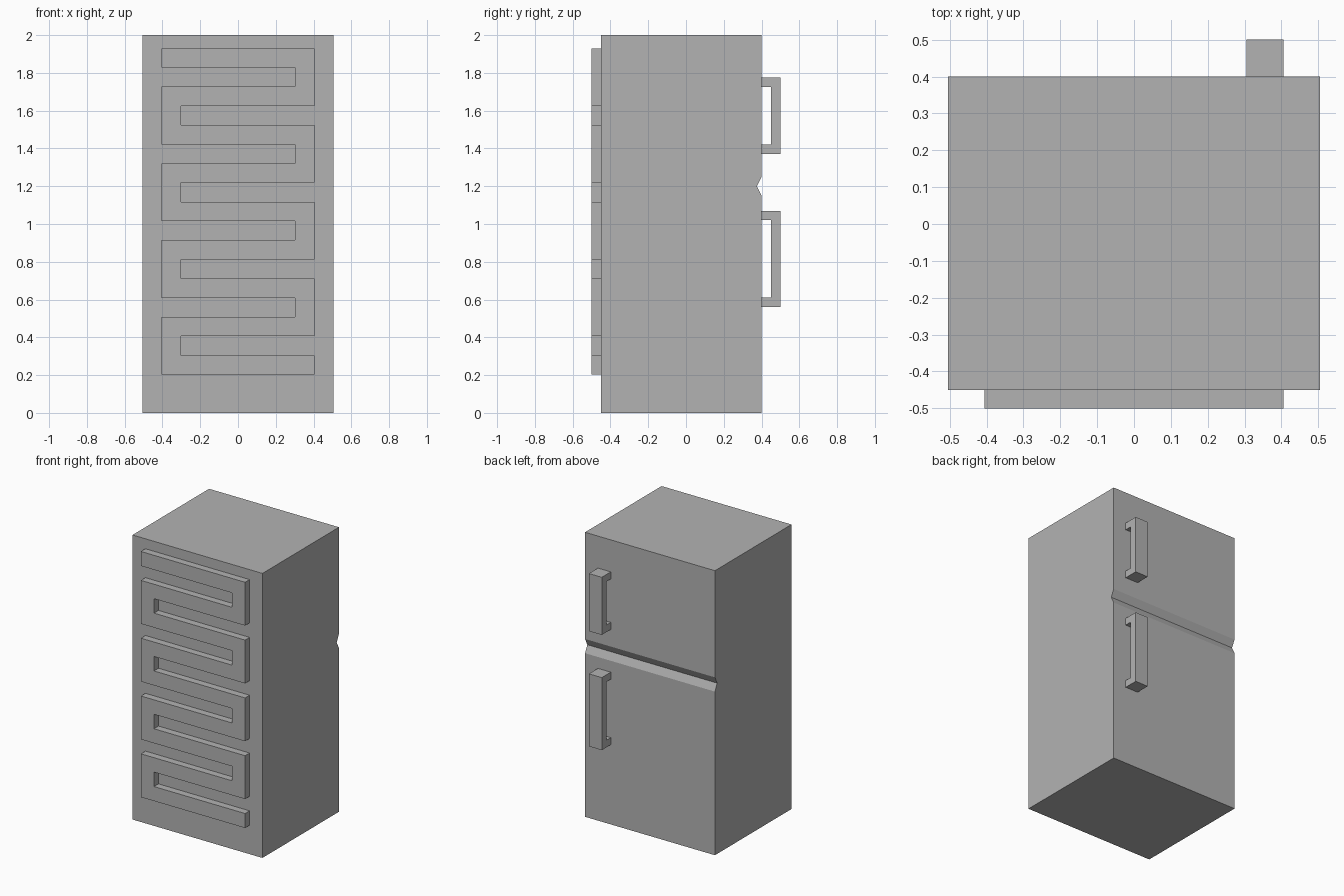
import bpy
import bmesh
from mathutils import Vector

cube = bpy.data.objects.get("Cube")
if cube:
    bpy.data.objects.remove(cube, do_unlink=True)

grey = bpy.data.materials.new("light_grey")
grey.use_nodes = True
COLOUR = (0.45, 0.45, 0.45, 1.0)
grey.diffuse_color = COLOUR
for node in grey.node_tree.nodes:
    if node.type == 'BSDF_PRINCIPLED':
        node.inputs["Base Color"].default_value = COLOUR


def extrude_profile(name, points, direction):
    """Closed solid made by sweeping a flat outline along a direction."""
    bm = bmesh.new()
    face = bm.faces.new([bm.verts.new(p) for p in points])
    result = bmesh.ops.extrude_face_region(bm, geom=[face], use_keep_orig=True)
    moved = [g for g in result["geom"] if isinstance(g, bmesh.types.BMVert)]
    bmesh.ops.translate(bm, verts=moved, vec=Vector(direction))
    bmesh.ops.recalc_face_normals(bm, faces=bm.faces)
    mesh = bpy.data.meshes.new(name)
    bm.to_mesh(mesh)
    bm.free()
    mesh.materials.append(grey)
    obj = bpy.data.objects.new(name, mesh)
    bpy.context.collection.objects.link(obj)
    return obj


# Cabinet: side profile with a V groove between the two doors
HALF_W, BACK, DOOR = 0.505, -0.45, 0.40
side = [(BACK, 0), (DOOR, 0), (DOOR, 1.15), (0.375, 1.2),
        (DOOR, 1.25), (DOOR, 2), (BACK, 2)]
extrude_profile("cabinet", [(-HALF_W, y, z) for y, z in side], (2 * HALF_W, 0, 0))


# Door handles: C-shaped side profile
def handle(name, low, high, t=0.05):
    outline = [(DOOR, low), (0.5, low), (0.5, high), (DOOR, high),
               (DOOR, high - t), (0.5 - t, high - t),
               (0.5 - t, low + t), (DOOR, low + t)]
    extrude_profile(name, [(0.305, y, z) for y, z in outline], (0.1, 0, 0))


handle("upper_door_handle", 1.37, 1.775)
handle("lower_door_handle", 0.56, 1.07)

# Cooling coil: nine bars joined alternately at the right and left ends
OUTER, INNER, TOP, BARS = 0.405, 0.303, 1.93, 9
step = (TOP - 0.203) / (2 * BARS - 1)
right_edge, left_edge = [(OUTER, TOP)], [(-OUTER, TOP)]
for gap in range(BARS - 1):
    z0 = TOP - (2 * gap + 1) * step
    z1 = z0 - step
    if gap % 2 == 0:
        left_edge += [(-OUTER, z0), (INNER, z0), (INNER, z1), (-OUTER, z1)]
    else:
        right_edge += [(OUTER, z0), (-INNER, z0), (-INNER, z1), (OUTER, z1)]
bottom = TOP - (2 * BARS - 1) * step
right_edge.append((OUTER, bottom))
left_edge.append((-OUTER, bottom))
coil = right_edge + left_edge[::-1]
extrude_profile("cooling_coil", [(x, BACK, z) for x, z in coil], (0, -0.05, 0))
